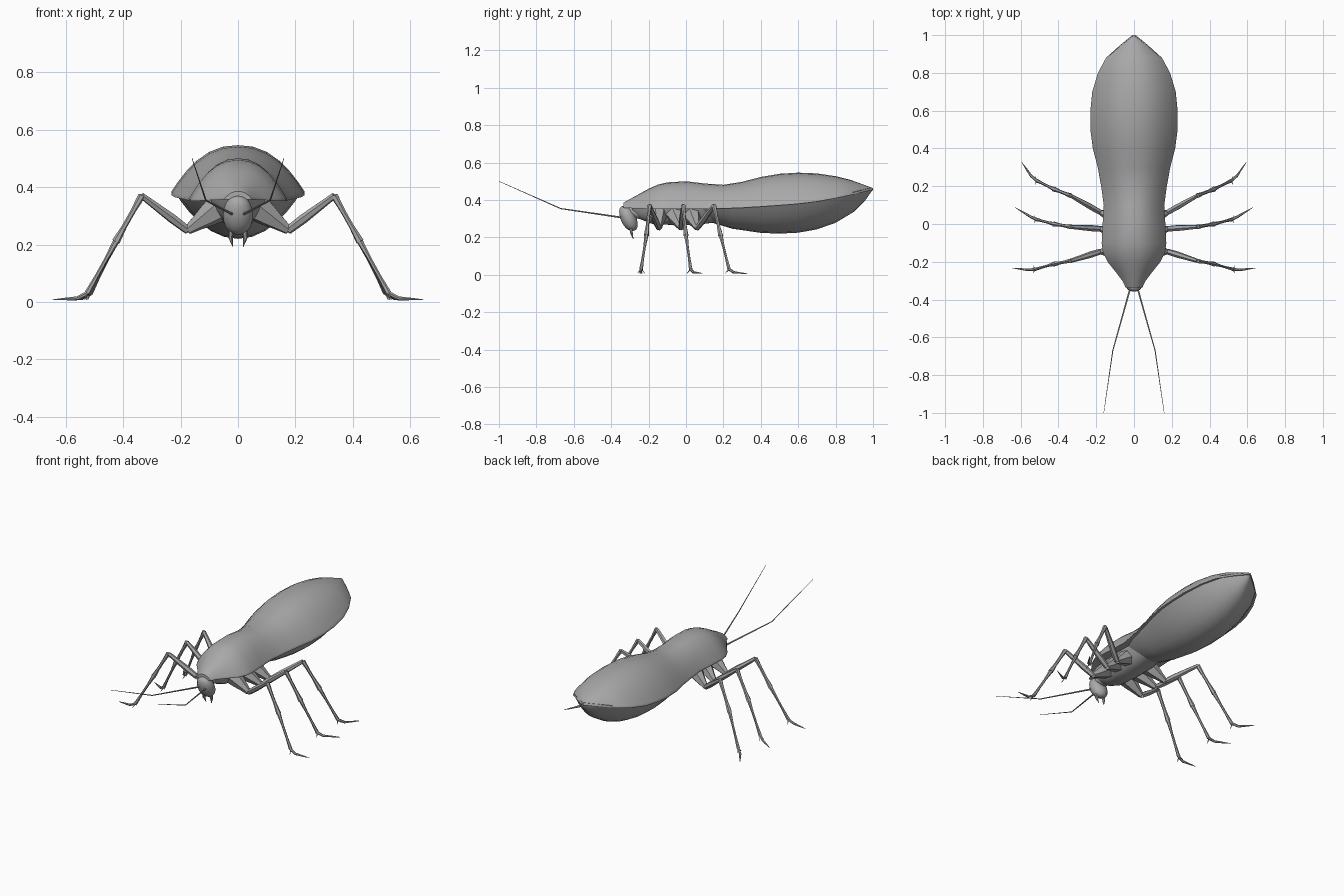
import bpy, bmesh, math
from mathutils import Vector

if "Cube" in bpy.data.objects:
    bpy.data.objects.remove(bpy.data.objects["Cube"])

grey = bpy.data.materials.new("plain grey")
grey.use_nodes = True
grey.diffuse_color = (0.4, 0.4, 0.4, 1)
grey.node_tree.nodes["Principled BSDF"].inputs["Base Color"].default_value = (0.4, 0.4, 0.4, 1)


def loft(name, rings, angle=50):
    """Skin a list of closed rings and cap both ends."""
    bm = bmesh.new()
    rows = [[bm.verts.new(p) for p in ring] for ring in rings]
    n = len(rows[0])
    for a, b in zip(rows, rows[1:]):
        for i in range(n):
            j = (i + 1) % n
            bm.faces.new((a[i], a[j], b[j], b[i]))
    bm.faces.new(rows[0][::-1])
    bm.faces.new(rows[-1])
    bmesh.ops.recalc_face_normals(bm, faces=bm.faces)
    mesh = bpy.data.meshes.new(name)
    bm.to_mesh(mesh)
    bm.free()
    mesh.materials.append(grey)
    obj = bpy.data.objects.new(name, mesh)
    bpy.context.collection.objects.link(obj)
    bpy.ops.object.select_all(action="DESELECT")
    obj.select_set(True)
    bpy.context.view_layer.objects.active = obj
    bpy.ops.object.shade_smooth_by_angle(angle=math.radians(angle))
    return obj


def tube(name, points, radii, sides=6):
    """Tapering limb through the given points."""
    pts = [Vector(p) for p in points]
    rings = []
    for i, p in enumerate(pts):
        d = (pts[min(i + 1, len(pts) - 1)] - pts[max(i - 1, 0)]).normalized()
        u = d.cross(Vector((0.1, 0.9, 0.3))).normalized()
        if abs(d.y) > 0.8:
            u = d.cross(Vector((0, 0, 1))).normalized()
        v = d.cross(u)
        turns = [math.tau * k / sides for k in range(sides)]
        rings.append([p + radii[i] * (u * math.cos(t) + v * math.sin(t)) for t in turns])
    return loft(name, rings)


def section(y, width, edge, peak, power, steps=14):
    """Arched slice: a dome rising (or hanging) from the side edges, closed by a shallow inner arch."""
    xs = [math.sin(math.pi / 2 * (2 * k / steps - 1)) for k in range(steps + 1)]
    outer = [(width * x, y, edge + (peak - edge) * (1 - abs(x) ** power)) for x in xs]
    inner = [(width * x, y, edge + 0.12 * (peak - edge) * (1 - x * x) - math.copysign(0.006, peak - edge))
             for x in reversed(xs)]
    return outer + inner


# Back shell: y, half width, edge height, top height
shell = [(-.335, .045, .362, .385), (-.3, .062, .362, .405), (-.25, .1, .36, .432),
         (-.2, .14, .358, .46), (-.15, .165, .358, .482), (-.1, .171, .358, .494),
         (0, .166, .358, .5), (.1, .16, .358, .488), (.2, .174, .36, .481),
         (.3, .192, .364, .497), (.4, .218, .37, .523), (.5, .231, .377, .54),
         (.6, .231, .385, .546), (.7, .221, .397, .542), (.8, .191, .415, .527),
         (.88, .148, .432, .507), (.95, .07, .449, .482), (1, .008, .458, .463)]
loft("back_shell", [section(y, w, e, t, 2.3) for y, w, e, t in shell])

# Rounded belly beneath the shell: y, half width, edge height, bottom height
belly = [(.06, .1, .36, .31), (.15, .145, .362, .275), (.25, .172, .366, .246),
         (.4, .206, .374, .224), (.5, .219, .38, .22), (.6, .22, .388, .225),
         (.7, .208, .4, .243), (.8, .18, .417, .278), (.9, .125, .438, .338),
         (.96, .052, .452, .4), (.995, .006, .46, .45)]
loft("belly", [section(y, w, e, b, 2.1) for y, w, e, b in belly])

# Narrow chest underside
chest = [(-.29, .04, .37, .33), (-.24, .075, .37, .295), (-.18, .1, .37, .272),
         (-.05, .112, .37, .265), (.06, .115, .37, .268), (.16, .11, .37, .28)]
loft("chest", [section(y, w, e, b, 3) for y, w, e, b in chest])

# Head, hanging below the front of the shell
head = []
for k in range(11):
    a = math.pi * (0.03 + 0.94 * k / 10)
    z, r = .302 + .067 * math.cos(a), math.sin(a) ** 0.8
    y = -.307 + .022 * (.3 - z) / .07
    head.append([(.052 * r * math.cos(math.tau * i / 14), y + .045 * r * math.sin(math.tau * i / 14), z)
                 for i in range(14)])
loft("head", head)
tube("neck", [(0, -.31, .335), (0, -.24, .34)], [.03, .045], 10)

# Legs: joints given as (x, y, z) from hip to claw
legs = {
    "front": [(.07, -.15, .325), (.175, -.145, .25), (.335, -.195, .37), (.425, -.212, .21),
              (.525, -.24, .03), (.56, -.243, .013), (.645, -.233, .008)],
    "middle": [(.07, -.06, .325), (.175, -.025, .25), (.335, -.015, .37), (.425, 0, .21),
               (.52, .025, .03), (.55, .04, .013), (.63, .088, .008)],
    "rear": [(.07, .03, .325), (.175, .06, .25), (.335, .15, .37), (.425, .185, .21),
             (.515, .23, .03), (.545, .255, .013), (.595, .328, .006)],
}


def limb(name, a, b, widths):
    a, b = Vector(a), Vector(b)
    steps = len(widths) - 1
    tube(name, [a.lerp(b, k / steps) for k in range(steps + 1)], widths)


for s, side in ((1, "left"), (-1, "right")):
    for leg, joints in legs.items():
        hip, bend, knee, shin, ankle, foot, claw = [Vector((s * x, y, z)) for x, y, z in joints]
        label = side + "_" + leg
        limb(label + "_hip", hip, bend, [.05, .04, .027, .016])
        limb(label + "_thigh", bend, knee, [.015, .017, .014, .011])
        limb(label + "_upper_shin", knee, shin, [.013, .009, .009, .014])
        limb(label + "_lower_shin", shin, ankle, [.011, .007, .007, .01])
        tube(label + "_foot", [ankle, foot, foot.lerp(claw, .6), claw], [.008, .007, .004, .001])
        # Short spurs at the ankle
        for spread in (-.02, .02):
            tip = ankle + Vector((s * .008, spread, -.022))
            limb(label + "_spur", ankle, tip, [.004, .001])

    # Feelers and mouthparts
    tube(side + "_feeler", [(s * .018, -.335, .305), (s * .112, -.67, .354), (s * .16, -1, .5)],
         [.005, .003, .0012], 5)
    tube(side + "_jaw", [(s * .022, -.295, .26), (s * .026, -.292, .225), (s * .018, -.282, .192)],
         [.011, .008, .001])
